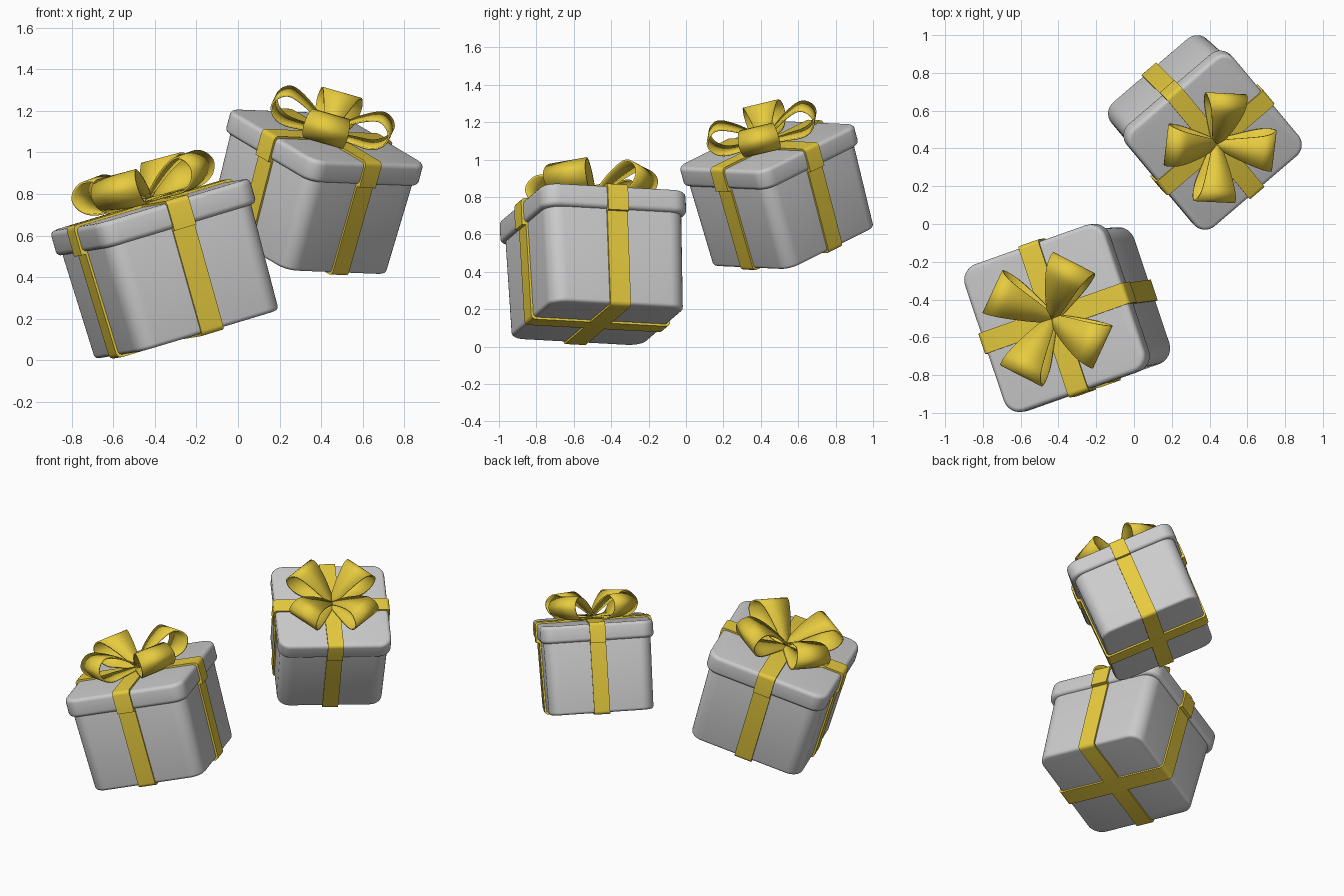
import bpy, bmesh, math
from mathutils import Matrix, Vector

if "Cube" in bpy.data.objects:
    bpy.data.objects.remove(bpy.data.objects["Cube"])

gold = bpy.data.materials.new("gold_ribbon")
gold.diffuse_color = (0.8, 0.6, 0.05, 1)
gold.use_nodes = True
gold.node_tree.nodes["Principled BSDF"].inputs["Base Color"].default_value = gold.diffuse_color


def finish(bm, name, frame, mat=None, angle=40):
    bmesh.ops.recalc_face_normals(bm, faces=bm.faces)
    me = bpy.data.meshes.new(name)
    bm.to_mesh(me)
    bm.free()
    ob = bpy.data.objects.new(name, me)
    bpy.context.collection.objects.link(ob)
    ob.matrix_world = frame
    if mat:
        me.materials.append(mat)
    bpy.ops.object.select_all(action='DESELECT')
    ob.select_set(True)
    bpy.context.view_layer.objects.active = ob
    bpy.ops.object.shade_smooth_by_angle(angle=math.radians(angle))
    return ob


def rounded_box(name, frame, half_low, half_high, z0, z1, radius, rim):
    """Square box with rounded corners and softened rims."""
    bm = bmesh.new()
    bmesh.ops.create_cube(bm, size=2)
    for v in bm.verts:
        top = v.co.z > 0
        h = half_high if top else half_low
        v.co = (v.co.x * h, v.co.y * h, z1 if top else z0)
    upright = [e for e in bm.edges if abs(e.verts[0].co.z - e.verts[1].co.z) > 0.01]
    bmesh.ops.bevel(bm, geom=upright, offset=radius, segments=8, profile=0.5, affect='EDGES')
    rims = [e for e in bm.edges if abs(e.verts[0].co.z - e.verts[1].co.z) < 1e-5]
    bmesh.ops.bevel(bm, geom=rims, offset=rim, segments=4, profile=0.5, affect='EDGES')
    return finish(bm, name, frame)


def ribbon_band(name, frame, width=0.115, t=0.012):
    """Band round the box, following the step of the lid."""
    right = [(0.38 + t, -0.65 - t), (0.389 + t, -0.125 - t),
             (0.411 + t, -0.125 - t), (0.411 + t, t)]
    outline = right + [(-x, z) for x, z in reversed(right)]
    bm = bmesh.new()
    face = bm.faces.new([bm.verts.new((x, -width / 2, z)) for x, z in outline])
    ext = bmesh.ops.extrude_face_region(bm, geom=[face])
    moved = [g for g in ext["geom"] if isinstance(g, bmesh.types.BMVert)]
    bmesh.ops.translate(bm, verts=moved, vec=(0, width, 0))
    if len(bm.faces) == len(outline) + 1:
        bm.faces.new([v for v in bm.verts if v.co.y < 0][:len(outline)])
    across = [e for e in bm.edges if abs(e.verts[0].co.y - e.verts[1].co.y) > 0.01
              and (e.verts[0].co.z > 0 or e.verts[0].co.z < -0.6)]
    bmesh.ops.bevel(bm, geom=across, offset=0.025, segments=4, profile=0.5, affect='EDGES')
    return finish(bm, name, frame, gold)


def smooth_path(pts, n=6):
    """Catmull-Rom curve through the points."""
    P = [Vector(p) for p in pts]
    P = [2 * P[0] - P[1]] + P + [2 * P[-1] - P[-2]]
    out = []
    for a, b, c, d in zip(P, P[1:], P[2:], P[3:]):
        for i in range(n):
            t = i / n
            out.append(0.5 * (2 * b + (c - a) * t + (2 * a - 5 * b + 4 * c - d) * t * t
                              + (3 * b - a - 3 * c + d) * t ** 3))
    return out + [P[-2]]


LOOP = [(0.0, 0.018), (0.13, 0.022), (0.24, 0.025), (0.305, 0.06), (0.33, 0.12),
        (0.30, 0.172), (0.24, 0.188), (0.13, 0.135), (0.0, 0.035)]


def bow_loop(name, frame):
    """Teardrop loop, narrow at the middle and wide at the tip."""
    bm = bmesh.new()
    rows = []
    for r, z in smooth_path(LOOP):
        w = 0.02 + 0.105 * (max(r, 0) / 0.33) ** 0.8
        rows.append([bm.verts.new((r, s * w, z)) for s in (-1, 1)])
    for a, b in zip(rows, rows[1:]):
        bm.faces.new((a[0], a[1], b[1], b[0]))
    ob = finish(bm, name, frame, gold)
    mod = ob.modifiers.new("thickness", 'SOLIDIFY')
    mod.thickness = 0.01
    mod.offset = 0
    return ob


def gift(prefix, centre, up, side, scale):
    """Whole present; the origin is the middle of the lid's top."""
    w = Vector(up).normalized()
    u = Vector(side)
    u = (u - w * u.dot(w)).normalized()
    v = w.cross(u)
    frame = (Matrix.Translation(centre) @ Matrix((u, v, w)).transposed().to_4x4()
             @ Matrix.Scale(scale, 4))
    rounded_box(prefix + "_box", frame, 0.38, 0.39, -0.65, -0.11, 0.09, 0.02)
    rounded_box(prefix + "_lid", frame, 0.411, 0.411, -0.125, 0, 0.09, 0.025)
    for i in range(2):
        ribbon_band(f"{prefix}_ribbon_{i + 1}", frame @ Matrix.Rotation(i * math.pi / 2, 4, 'Z'))
    for i in range(4):
        turn = Matrix.Rotation(math.radians(45 + 90 * i), 4, 'Z')
        bow_loop(f"{prefix}_bow_loop_{i + 1}", frame @ turn)


gift("front_gift", (-0.425, -0.50, 0.748), (-0.275, -0.04, 0.96), (0.905, 0.32, 0.28), 1.0)
gift("back_gift", (0.43, 0.43, 1.075), (0.252, -0.252, 0.934), (0.76, 0.65, -0.03), 0.885)
